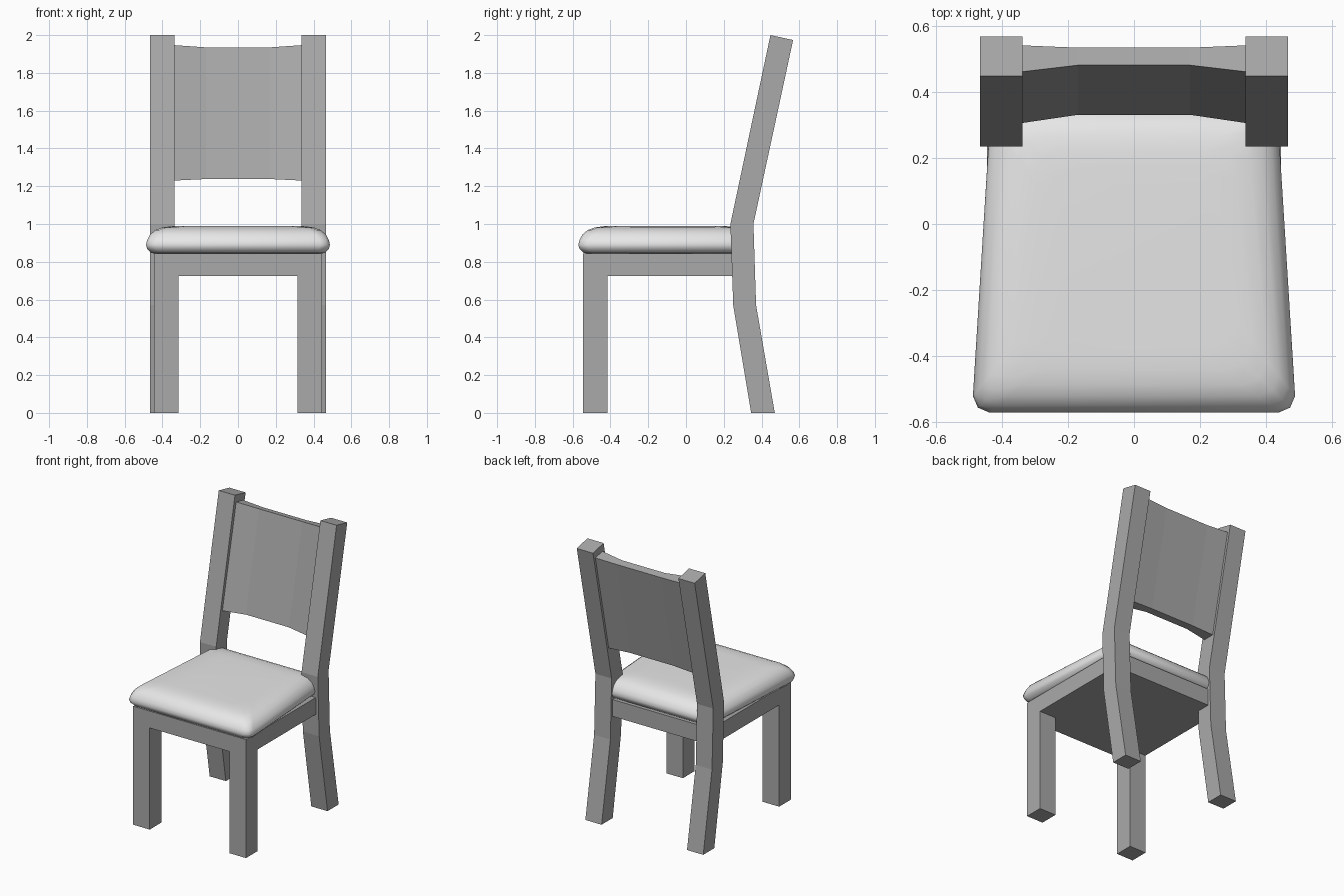
import bpy, bmesh

if "Cube" in bpy.data.objects:
    bpy.data.objects.remove(bpy.data.objects["Cube"])


def material(name, v):
    m = bpy.data.materials.new(name)
    m.diffuse_color = (v, v, v, 1)
    m.use_nodes = True
    m.node_tree.nodes["Principled BSDF"].inputs["Base Color"].default_value = m.diffuse_color
    return m


wood = material("grey wood", 0.4)
fabric = material("light fabric", 0.8)


def loft(name, rings, mat):
    """Closed solid through rings of equal point count, capped at both ends."""
    bm = bmesh.new()
    vs = [[bm.verts.new(p) for p in r] for r in rings]
    n = len(rings[0])
    for a, b in zip(vs, vs[1:]):
        for i in range(n):
            j = (i + 1) % n
            bm.faces.new((a[i], a[j], b[j], b[i]))
    bm.faces.new(vs[0][::-1])
    bm.faces.new(vs[-1])
    bmesh.ops.recalc_face_normals(bm, faces=bm.faces)
    me = bpy.data.meshes.new(name)
    bm.to_mesh(me)
    bm.free()
    me.materials.append(mat)
    ob = bpy.data.objects.new(name, me)
    bpy.context.collection.objects.link(ob)
    return ob


def box(name, x0, x1, y0, y1, z0, z1):
    return loft(name, [[(x0, y0, z), (x1, y0, z), (x1, y1, z), (x0, y1, z)] for z in (z0, z1)], wood)


# rear posts (front y, front z, back y, back z) and front legs
post = [(0.345, 0, 0.47, 0), (0.25, 0.57, 0.371, 0.57),
        (0.235, 1.0, 0.357, 1.0), (0.447, 2.0, 0.567, 1.974)]
for side, s in (("left", -1), ("right", 1)):
    a, b = s * 0.337, s * 0.465
    loft(side + "_rear_post",
         [[(a, y0, z0), (b, y0, z0), (b, y1, z1), (a, y1, z1)] for y0, z0, y1, z1 in post], wood)
    xs = sorted((s * 0.315, s * 0.445))
    box(side + "_front_leg", *xs, -0.545, -0.415, 0, 0.725)

# seat frame, full slab up to the rear posts and on between them
box("seat_frame", -0.445, 0.445, -0.545, 0.345, 0.725, 0.845)

# curved backrest panel: cross-section at the ends and in the middle
end = [(0.305, 1.23), (0.46, 1.947), (0.54, 1.93), (0.39, 1.23)]
mid = [(0.33, 1.238), (0.48, 1.935), (0.533, 1.924), (0.386, 1.238)]
loft("backrest", [[(x, y, z) for y, z in sec] for x, sec in
                  ((-0.34, end), (-0.17, mid), (0.17, mid), (0.34, end))], wood)


# cushion: tapered outline with cut corners, inset ring by ring
def outline(d, z):
    f, b, c = 0.487 - d, 0.436 - d, 0.05 + d * 0.25
    y0, y1 = -0.57 + d, 0.352 - d
    half = [(f - c, y0), (f - c * 0.3, y0 + c * 0.3), (f, y0 + c),
            (b, y1 - c), (b - c * 0.3, y1 - c * 0.3), (b - c, y1)]
    return [(x, y, z) for x, y in half] + [(-x, y, z) for x, y in half[::-1]]


profile = [(0.04, 0.845), (0.028, 0.846), (0.006, 0.868), (0, 0.89), (0.006, 0.915),
           (0.022, 0.945), (0.05, 0.968), (0.085, 0.981), (0.13, 0.988), (0.18, 0.99)]
cushion = loft("cushion", [outline(d, z) for d, z in profile], fabric)
bpy.context.view_layer.objects.active = cushion
cushion.select_set(True)
bpy.ops.object.shade_smooth_by_angle(angle=0.8)
